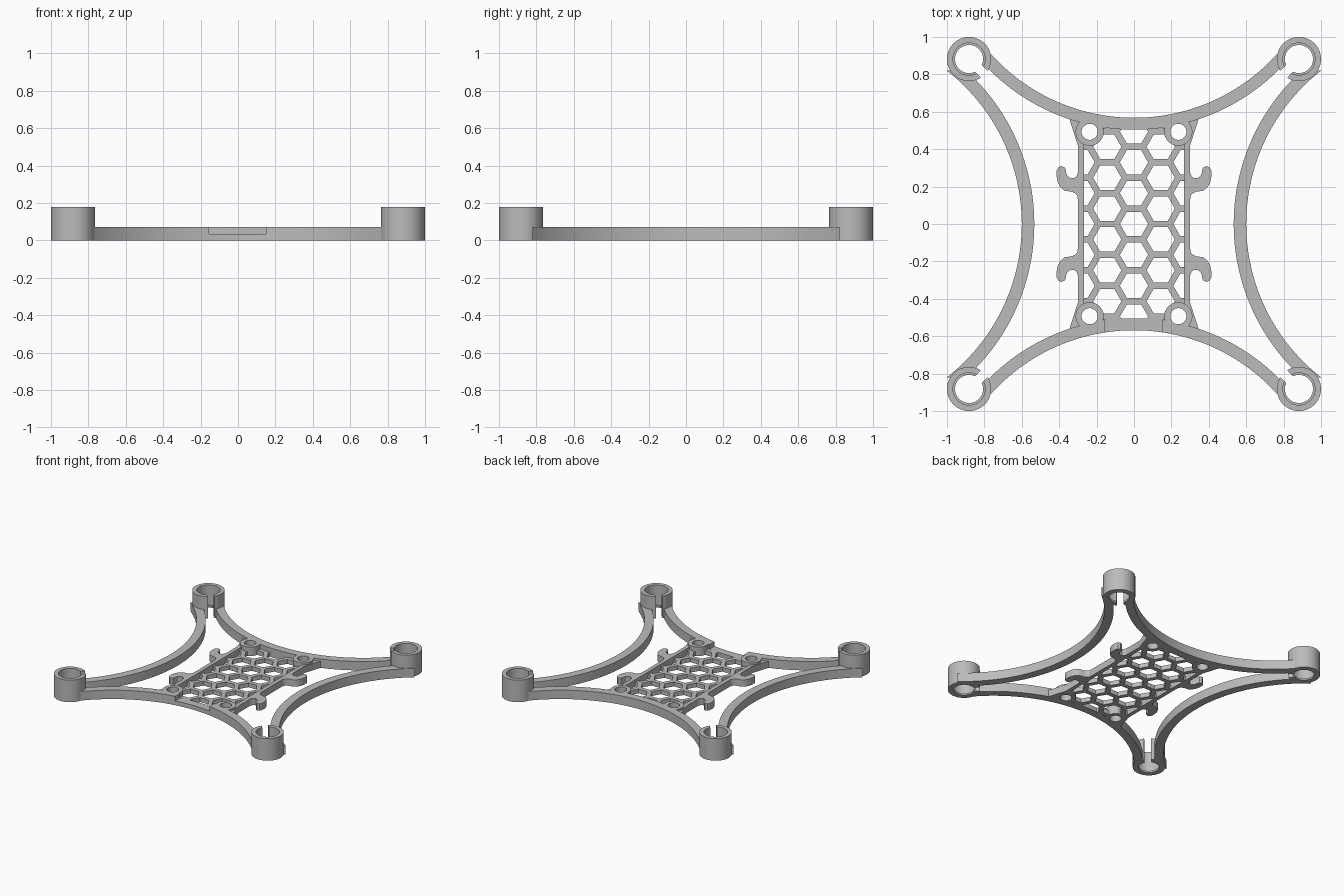
import bpy, bmesh
from math import pi, sin, cos, asin, radians
from mathutils import Matrix

cube = bpy.data.objects.get("Cube")
if cube:
    bpy.data.objects.remove(cube)

grey = bpy.data.materials.new("light_grey_plastic")
grey.use_nodes = True
colour = (0.5, 0.5, 0.5, 1)
grey.diffuse_color = colour
grey.node_tree.nodes["Principled BSDF"].inputs["Base Color"].default_value = colour

# Main dimensions
ARM_H, RING_H, MESH_H, RAIL_H = 0.072, 0.178, 0.035, 0.055
CORNER, RING_R, BORE_R, LIP_R = 0.882, 0.118, 0.086, 0.075
BOSS_X, BOSS_Y, BOSS_R, SCREW_R = 0.237, 0.493, 0.075, 0.043
SIGNS = [(sx, sy) for sx in (-1, 1) for sy in (-1, 1)]


def prisms(name, outlines, z0, z1):
    """Extrude closed 2D outlines into one object."""
    bm = bmesh.new()
    for pts in outlines:
        low = [bm.verts.new((x, y, z0)) for x, y in pts]
        high = [bm.verts.new((x, y, z1)) for x, y in pts]
        bm.faces.new(low)
        bm.faces.new(high)
        for i in range(len(pts)):
            j = (i + 1) % len(pts)
            bm.faces.new((low[i], low[j], high[j], high[i]))
    bmesh.ops.recalc_face_normals(bm, faces=bm.faces)
    mesh = bpy.data.meshes.new(name)
    bm.to_mesh(mesh)
    bm.free()
    obj = bpy.data.objects.new(name, mesh)
    bpy.context.collection.objects.link(obj)
    return obj


def circle(x, y, r, n=64, turn=0):
    return [(x + r * cos(turn + 2 * pi * i / n), y + r * sin(turn + 2 * pi * i / n))
            for i in range(n)]


def rect(x0, y0, x1, y1):
    return [(x0, y0), (x1, y0), (x1, y1), (x0, y1)]


def mirrored(pts, sx, sy):
    return [(x * sx, y * sy) for x, y in pts]


def cutter(name, outlines, z0=-0.1, z1=0.4):
    obj = prisms(name, outlines, z0, z1)
    obj.hide_render = True
    return obj


def finish(obj, cutters=()):
    """Cut the part, then set its material and smooth shading."""
    for c in cutters:
        mod = obj.modifiers.new(c.name, 'BOOLEAN')
        mod.operation, mod.solver, mod.object = 'DIFFERENCE', 'EXACT', c
    bpy.context.view_layer.update()
    graph = bpy.context.evaluated_depsgraph_get()
    mesh = bpy.data.meshes.new_from_object(obj.evaluated_get(graph))
    obj.modifiers.clear()
    obj.data = mesh
    mesh.materials.clear()
    mesh.materials.append(grey)
    for o in bpy.context.selected_objects:
        o.select_set(False)
    obj.select_set(True)
    bpy.context.view_layer.objects.active = obj
    bpy.ops.object.shade_smooth_by_angle(angle=radians(30))


# Cutters for motor bores, clamp slots, screw holes, cable notch and honeycomb
bores = cutter("bore_cutter", [circle(sx * CORNER, sy * CORNER, BORE_R) for sx, sy in SIGNS])
screws = cutter("screw_cutter", [circle(sx * BOSS_X, sy * BOSS_Y, SCREW_R, 48) for sx, sy in SIGNS])
notch = cutter("notch_cutter", [rect(-0.155, -0.7, 0.15, -0.4)], MESH_H)
PITCH = 0.165
cells = []
for col in range(-2, 3):
    for row in range(-4, 5):
        y = (row + 0.5 * (col % 2)) * PITCH
        cells.append(circle(col * PITCH * cos(pi / 6), y, 0.0755, 6))
honeycomb = cutter("honeycomb_cutter", cells)

# Motor rings: outer wall, bore above a thin lip, slot facing the centre
for sx, sy in SIGNS:
    name = ("back" if sy > 0 else "front") + ("_left" if sx > 0 else "_right")
    cx, cy = sx * CORNER, sy * CORNER
    upper = cutter("upper_bore_cutter", [circle(cx, cy, BORE_R)], 0.014)
    lower = cutter("lip_cutter", [circle(cx, cy, LIP_R)])
    h = 0.025
    slot = cutter("slot_cutter", [[(cx - sx * (a + b) * 0.7071, cy - sy * (a - b) * 0.7071)
                                   for a, b in rect(0.03, -h, 0.16, h)]])
    ring = prisms(name + "_motor_ring", [circle(cx, cy, RING_R)], 0, RING_H)
    finish(ring, [upper, lower, slot])
    for c in (upper, lower, slot):
        bpy.data.objects.remove(c)


def arc_arm(centre, r0, r1, reach, n=48):
    """Curved band bulging towards the origin, drawn along +y."""
    pts = []
    for r, order in ((r0, range(n + 1)), (r1, range(n, -1, -1))):
        for i in order:
            a = asin(reach / r) * (2 * i / n - 1)
            pts.append((r * sin(a), centre - r * cos(a)))
    return pts


# Four curved arms
end_arm = arc_arm(1.597, 1.029, 1.093, 0.82)
side_arm = [(y, x) for x, y in arc_arm(1.64, 1.04, 1.107, 0.82)]
finish(prisms("back_arm", [end_arm], 0, ARM_H), [bores, screws])
finish(prisms("front_arm", [mirrored(end_arm, 1, -1)], 0, ARM_H), [bores, screws, notch])
for sx, side in ((1, "left"), (-1, "right")):
    finish(prisms(side + "_arm", [mirrored(side_arm, sx, 1)], 0, ARM_H), [bores])

# Honeycomb floor
finish(prisms("honeycomb_floor", [rect(-0.28, -0.535, 0.28, 0.535)], 0, MESH_H),
       [honeycomb, screws])

# Side rails with flared ends, and strap hooks
rail = [(0.268, -0.53), (0.35, -0.575), (0.3, -0.42),
        (0.3, 0.42), (0.35, 0.575), (0.268, 0.53)]
hook = [(0.285, 0.275), (0.3, 0.275), (0.308, 0.255), (0.322, 0.245), (0.34, 0.245),
        (0.355, 0.255), (0.362, 0.27), (0.363, 0.287), (0.37, 0.302), (0.388, 0.31),
        (0.405, 0.302), (0.414, 0.285), (0.414, 0.255), (0.408, 0.225), (0.392, 0.195),
        (0.37, 0.178), (0.335, 0.173), (0.315, 0.165), (0.303, 0.15), (0.3, 0.13), (0.285, 0.13)]
for sx, side in ((1, "left"), (-1, "right")):
    finish(prisms(side + "_rail", [mirrored(rail, sx, 1)], 0, RAIL_H), [screws])
    for sy, end in ((1, "back"), (-1, "front")):
        finish(prisms(f"{end}_{side}_hook", [mirrored(hook, sx, sy)], 0, RAIL_H))
        boss = circle(sx * BOSS_X, sy * BOSS_Y, BOSS_R, 48)
        finish(prisms(f"{end}_{side}_screw_boss", [boss], 0, ARM_H), [screws])

for c in (bores, screws, notch, honeycomb):
    bpy.data.objects.remove(c)
